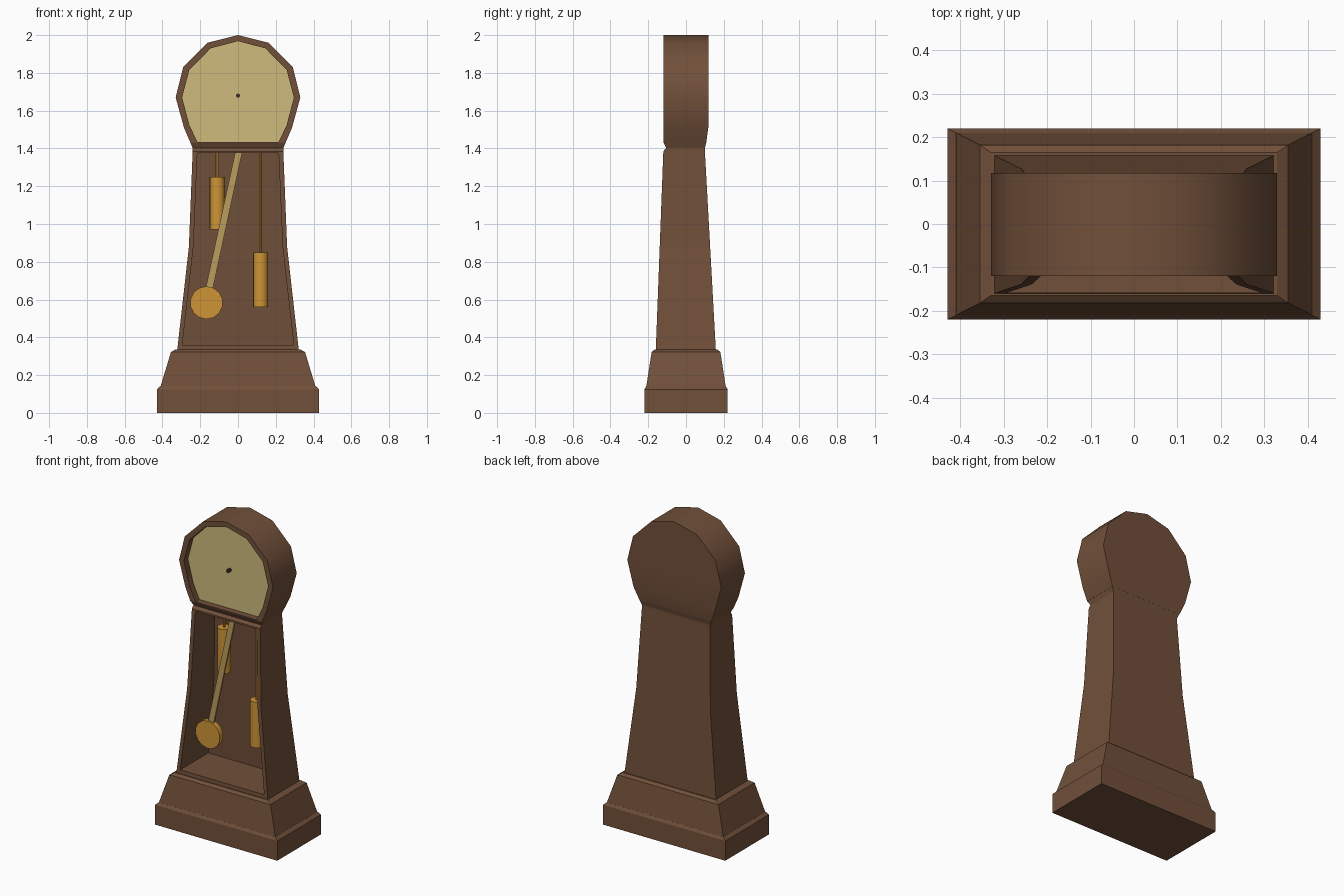
import bpy, bmesh, math
from mathutils import Vector

if "Cube" in bpy.data.objects:
    bpy.data.objects.remove(bpy.data.objects["Cube"])


def material(name, rgb):
    m = bpy.data.materials.new(name)
    m.diffuse_color = (*rgb, 1)
    m.use_nodes = True
    m.node_tree.nodes["Principled BSDF"].inputs["Base Color"].default_value = m.diffuse_color
    return m


WOOD = material("brown wood", (0.165, 0.080, 0.042))
DIAL = material("pale dial", (0.62, 0.50, 0.205))
GOLD = material("gold brass", (0.62, 0.30, 0.038))
PALE = material("pale brass", (0.50, 0.34, 0.11))
DARK = material("dark pin", (0.06, 0.035, 0.025))


def finish(name, bm, mats, smooth=False):
    bmesh.ops.remove_doubles(bm, verts=bm.verts, dist=0.0005)
    bmesh.ops.recalc_face_normals(bm, faces=bm.faces)
    me = bpy.data.meshes.new(name)
    bm.to_mesh(me)
    bm.free()
    ob = bpy.data.objects.new(name, me)
    bpy.context.collection.objects.link(ob)
    for m in mats:
        me.materials.append(m)
    if smooth:
        bpy.ops.object.select_all(action='DESELECT')
        ob.select_set(True)
        bpy.context.view_layer.objects.active = ob
        bpy.ops.object.shade_smooth_by_angle(angle=math.radians(40))
    return ob


def loft(name, rings):
    """Stack of rectangles (z, half width, front y, back y)."""
    bm = bmesh.new()
    loops = [[bm.verts.new(p) for p in ((-x, f, z), (x, f, z), (x, b, z), (-x, b, z))]
             for z, x, f, b in rings]
    for a, b in zip(loops, loops[1:]):
        for i in range(4):
            j = (i + 1) % 4
            bm.faces.new((a[i], a[j], b[j], b[i]))
    bm.faces.new(loops[0])
    bm.faces.new(loops[-1])
    return finish(name, bm, [WOOD])


def cabinet(name, outer, inner, front, back, floor, mats, smooth=False):
    """Symmetric case with a recessed front; profiles are (half width, z) going up."""
    bm = bmesh.new()

    def face(pts, mat=0):
        clean = []
        for p in pts:
            if all((Vector(p) - Vector(q)).length > 1e-5 for q in clean):
                clean.append(p)
        if len(clean) > 2:
            bm.faces.new([bm.verts.new(p) for p in clean]).material_index = mat

    def at(p, s, depth):
        return (s * p[0], depth(p[1]), p[1])

    for k in range(len(outer) - 1):
        o, o2, i, i2 = outer[k], outer[k + 1], inner[k], inner[k + 1]
        for s in (-1, 1):
            face([at(o, s, front), at(o2, s, front), at(o2, s, back), at(o, s, back)])
            face([at(o, s, front), at(o2, s, front), at(i2, s, front), at(i, s, front)])
            face([at(i, s, front), at(i2, s, front), at(i2, s, floor), at(i, s, floor)])
        face([at(o, -1, back), at(o, 1, back), at(o2, 1, back), at(o2, -1, back)])
        face([at(i, -1, floor), at(i, 1, floor), at(i2, 1, floor), at(i2, -1, floor)],
             len(mats) - 1)
    for k in (0, -1):
        o, i = outer[k], inner[k]
        face([at(o, -1, front), at(o, 1, front), at(o, 1, back), at(o, -1, back)])
        face([at(o, -1, front), at(o, 1, front), at(i, 1, front), at(i, -1, front)])
        face([at(i, -1, front), at(i, 1, front), at(i, 1, floor), at(i, -1, floor)])
    return finish(name, bm, mats, smooth)


def rod(name, a, b, r, mat, sides=16):
    """Cylinder between two points."""
    a, b = Vector(a), Vector(b)
    bm = bmesh.new()
    bmesh.ops.create_cone(bm, cap_ends=True, segments=sides, radius1=r, radius2=r,
                          depth=(b - a).length)
    bm.transform((b - a).to_track_quat('Z', 'Y').to_matrix().to_4x4())
    bmesh.ops.translate(bm, verts=bm.verts, vec=(a + b) / 2)
    return finish(name, bm, [mat], True)


# Plinth and sloping skirt
loft("plinth", [(0, .43, -.22, .22), (.125, .43, -.22, .22), (.143, .41, -.21, .21)])
loft("skirt", [(.14, .41, -.21, .21), (.322, .355, -.182, .182), (.336, .33, -.165, .165)])

# Tapered, open-fronted trunk
def line(z0, y0, z1, y1):
    return lambda z: y0 + (y1 - y0) * (z - z0) / (z1 - z0)

cabinet("trunk",
        [(.322, .33), (.26, .88), (.24, 1.385)],
        [(.295, .36), (.236, .88), (.215, 1.375)],
        line(.33, -.16, 1.385, -.12), line(.33, .158, 1.385, .10),
        line(.33, .125, 1.385, .072), [WOOD])

# Pinched neck moulding between trunk and head
loft("neck", [(1.385, .24, -.12, .10), (1.402, .24, -.105, .10), (1.432, .252, -.12, .107)])

# Rounded head with recessed dial
cabinet("head",
        [(.252, 1.43), (.286, 1.51), (.33, 1.67), (.29, 1.83), (.16, 1.96), (0, 2.0)],
        [(.215, 1.434), (.258, 1.525), (.296, 1.67), (.258, 1.815), (.145, 1.93), (0, 1.968)],
        lambda z: -.12, lambda z: min(.118, .107 + (z - 1.43) * .14),
        lambda z: -.08, [WOOD, DIAL], True)
rod("dial_pin", (0, -.07, 1.68), (0, -.105, 1.68), .011, DARK, 8)

# Pendulum swung to the left
bm = bmesh.new()
top, low, y = Vector((.003, 0, 1.376)), Vector((-.165, 0, .6)), -.05
side = (top - low).normalized().cross(Vector((0, 1, 0))) * .019
corners = [top + side, top - side, low - side, low + side]
corners[0].z = corners[1].z = 1.376
f = bm.faces.new([bm.verts.new((c.x, y - .006, c.z)) for c in corners])
ext = bmesh.ops.extrude_face_region(bm, geom=[f])
bmesh.ops.translate(bm, vec=(0, .012, 0),
                    verts=[v for v in ext["geom"] if isinstance(v, bmesh.types.BMVert)])
finish("pendulum_rod", bm, [PALE])
rod("pendulum_bob", (-.167, -.033, .583), (-.167, -.066, .583), .087, GOLD, 14)

# Hanging weights on cords
for tag, x, z0, z1 in (("left", -.11, .97, 1.25), ("right", .12, .56, .85)):
    rod(tag + "_weight", (x, .02, z0), (x, .02, z1), .04, GOLD)
    rod(tag + "_cord", (x, .02, z1), (x, .02, 1.376), .008, GOLD, 8)
